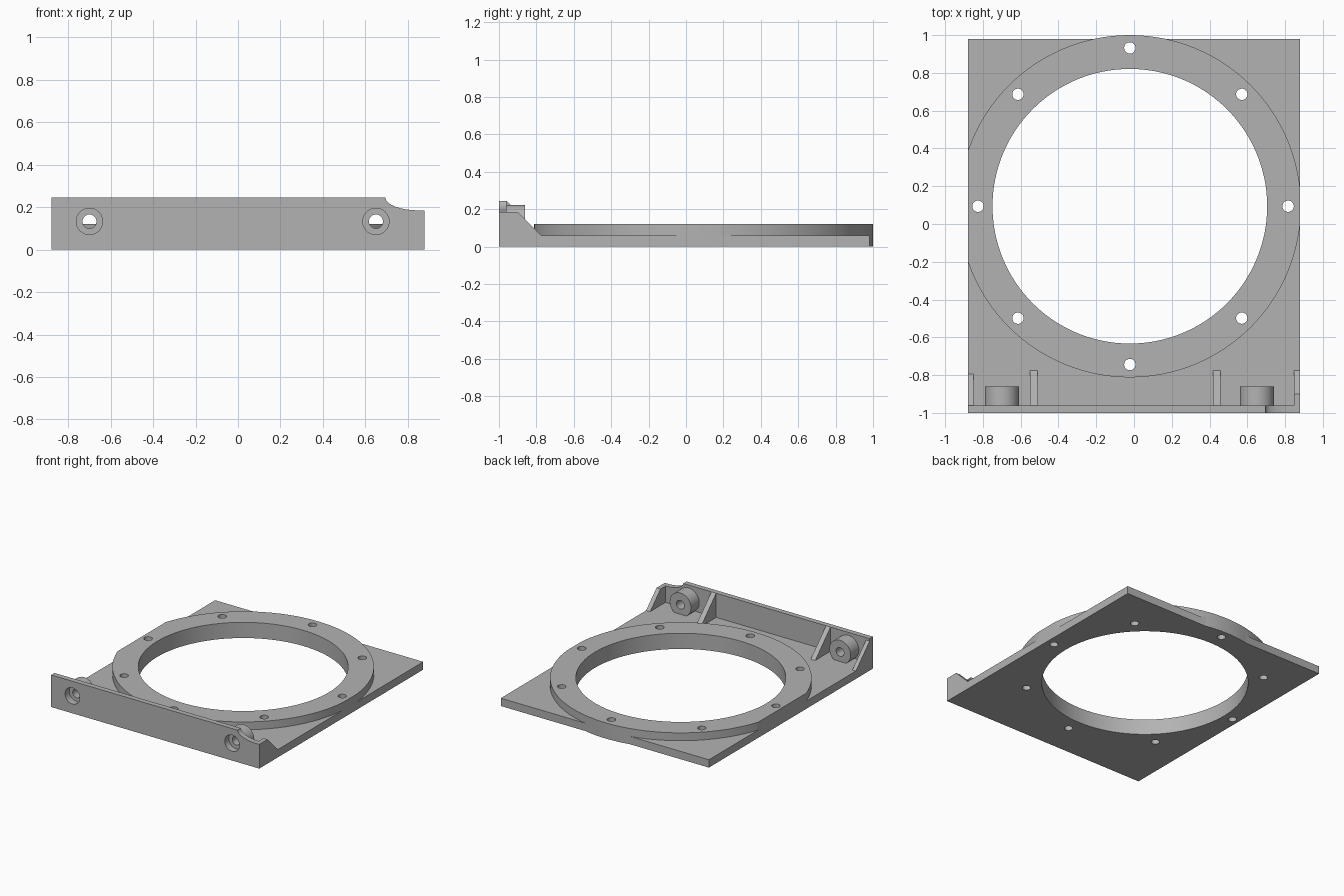
import bpy, math
from mathutils import Vector, Matrix

cube = bpy.data.objects.get("Cube")
if cube:
    bpy.data.objects.remove(cube, do_unlink=True)

grey = bpy.data.materials.new("plain_grey")
grey.use_nodes = True
grey.diffuse_color = (0.45, 0.45, 0.45, 1)
grey.node_tree.nodes["Principled BSDF"].inputs["Base Color"].default_value = (0.45, 0.45, 0.45, 1)


def prism(name, points, depth):
    """Closed solid: the polygon swept along the depth vector."""
    n = len(points)
    low = [Vector(p) for p in points]
    verts = low + [p + Vector(depth) for p in low]
    faces = [list(range(n))[::-1], list(range(n, 2 * n))]
    faces += [[i, (i + 1) % n, (i + 1) % n + n, i + n] for i in range(n)]
    mesh = bpy.data.meshes.new(name)
    mesh.from_pydata(verts, [], faces)
    obj = bpy.data.objects.new(name, mesh)
    bpy.context.collection.objects.link(obj)
    mesh.materials.append(grey)
    bpy.context.view_layer.objects.active = obj
    bpy.ops.object.mode_set(mode='EDIT')
    bpy.ops.mesh.select_all(action='SELECT')
    bpy.ops.mesh.normals_make_consistent(inside=False)
    bpy.ops.object.mode_set(mode='OBJECT')
    return obj


def box(name, x0, x1, y0, y1, z0, z1):
    return prism(name, [(x0, y0, z0), (x1, y0, z0), (x1, y1, z0), (x0, y1, z0)], (0, 0, z1 - z0))


def cylinder(name, start, radius, depth, sides=48):
    """Round solid from start along the depth vector (y or z)."""
    turn = Matrix.Rotation(math.pi / 2, 3, 'X') if depth[1] else Matrix.Identity(3)
    ring = [Vector(start) + turn @ Vector((radius * math.cos(a), radius * math.sin(a), 0))
            for a in (2 * math.pi * i / sides for i in range(sides))]
    return prism(name, ring, depth)


def combine(obj, other, operation, keep=False):
    mod = obj.modifiers.new(operation.title(), 'BOOLEAN')
    mod.operation, mod.solver, mod.object = operation, 'EXACT', other
    bpy.context.view_layer.objects.active = obj
    bpy.ops.object.modifier_apply(modifier=mod.name)
    if not keep:
        bpy.data.objects.remove(other, do_unlink=True)


W = 0.88                      # half width
FRONT, WALL_BACK = -1.0, -0.96
FLOOR, TOP = 0.06, 0.245      # plate thickness, wall height
CX, CY = -0.022, 0.094        # ring centre

# Base plate joined to the raised ring, which is trimmed at the plate sides
plate = box("base_plate", -W, W, WALL_BACK, 0.98, 0, FLOOR)
ring = cylinder("ring", (CX, CY, 0), 0.906, (0, 0, 0.12), 128)
combine(ring, box("trim", -W, W, -2, 2, -1, 1), 'INTERSECT')
combine(plate, ring, 'UNION')

# Large opening and eight screw holes
combine(plate, cylinder("opening", (CX, CY, -0.1), 0.727, (0, 0, 0.4), 128), 'DIFFERENCE')
for i in range(8):
    a = i * math.pi / 4
    reach = 0.804 if i == 4 else 0.838   # the left hole sits further in
    spot = (CX + reach * math.cos(a), CY + reach * math.sin(a), -0.1)
    combine(plate, cylinder("hole", spot, 0.03, (0, 0, 0.4), 32), 'DIFFERENCE')

# Front wall with a concave dip at its left end
dip = [(W, 0.185)]
for i in range(9):
    a = math.pi / 2 * i / 8
    dip.append((0.855 - 0.16 * math.sin(a), TOP - 0.06 * math.cos(a)))
outline = [(-W, 0), (W, 0)] + dip + [(-W, TOP)]
wall = prism("front_wall", [(x, FRONT, z) for x, z in outline], (0, WALL_BACK - FRONT, 0))

# Bosses behind the wall, drilled through with a recess at the front
parts = [plate, wall]
for side, x in (("right", -0.70), ("left", 0.65)):
    boss = cylinder(side + "_boss", (x, WALL_BACK, 0.133), 0.09, (0, 0.1, 0))
    drills = [cylinder("drill", (x, -1.1, 0.133), 0.033, (0, 0.4, 0), 32),
              cylinder("recess", (x, -1.1, 0.133), 0.062, (0, 0.15, 0), 48)]
    for drill in drills:
        combine(wall, drill, 'DIFFERENCE', keep=True)
        combine(boss, drill, 'DIFFERENCE')
    parts.append(boss)

# Sloping gussets between wall and plate
gussets = [("right_end_gusset", -W, -0.85, -0.795, TOP),
           ("right_gusset", -0.55, -0.512, -0.775, TOP),
           ("left_gusset", 0.417, 0.457, -0.775, TOP),
           ("left_end_gusset", 0.846, W, -0.775, 0.185)]
for name, x0, x1, toe, height in gussets:
    shoulder = toe - (height - FLOOR)
    profile = [(WALL_BACK, FLOOR), (toe, FLOOR), (shoulder, height)]
    if shoulder > WALL_BACK + 0.01:
        profile.append((WALL_BACK, height))
    parts.append(prism(name, [(x0, y, z) for y, z in profile], (x1 - x0, 0, 0)))

# Smooth round walls, keep edges crisp
bpy.ops.object.select_all(action='DESELECT')
for part in parts:
    part.select_set(True)
bpy.context.view_layer.objects.active = plate
bpy.ops.object.shade_smooth_by_angle(angle=math.radians(30))
